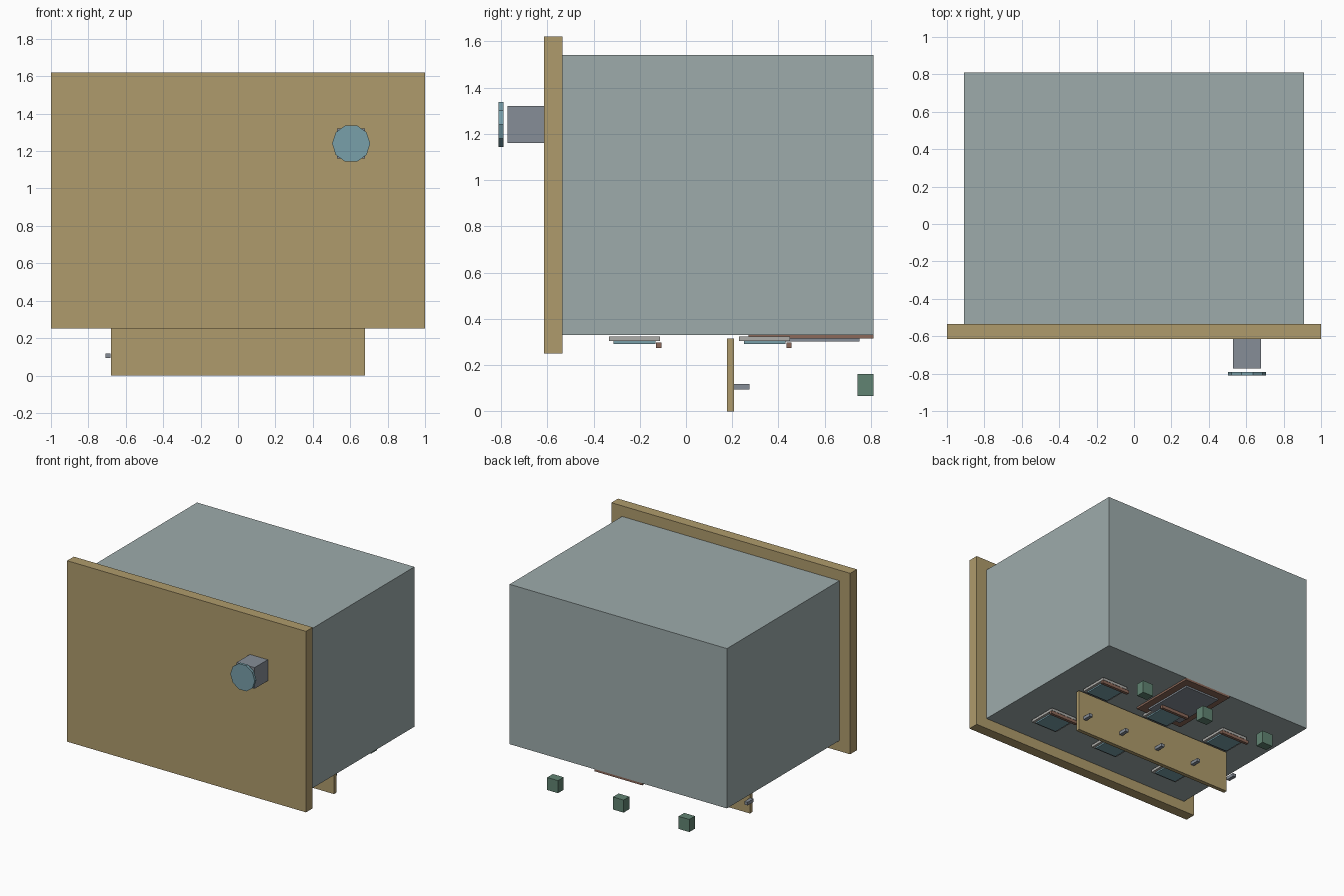
import bpy, math

if "Cube" in bpy.data.objects:
    bpy.data.objects.remove(bpy.data.objects["Cube"])


def material(name, rgb):
    m = bpy.data.materials.new(name)
    m.diffuse_color = (*rgb, 1)
    m.use_nodes = True
    m.node_tree.nodes["Principled BSDF"].inputs["Base Color"].default_value = m.diffuse_color
    return m


TAN = material("tan", (0.43, 0.33, 0.15))
PALE = material("pale_grey_green", (0.34, 0.41, 0.41))
TEAL = material("teal", (0.19, 0.35, 0.40))
STEEL = material("steel", (0.24, 0.27, 0.31))
GREEN = material("green", (0.12, 0.23, 0.17))
BROWN = material("brown", (0.26, 0.14, 0.10))
LIGHT = material("light_grey", (0.42, 0.42, 0.40))


def box(name, x, y, z, mat):
    """Box from (min, max) ranges on each axis."""
    bpy.ops.mesh.primitive_cube_add(size=1, location=[sum(r) / 2 for r in (x, y, z)])
    o = bpy.context.object
    o.name = name
    o.scale = [r[1] - r[0] for r in (x, y, z)]
    bpy.ops.object.transform_apply(location=False, rotation=False, scale=True)
    o.data.materials.append(mat)
    return o


def span(centre, width):
    return (centre - width / 2, centre + width / 2)


# Main body and wide front board
box("body", (-0.91, 0.91), (-0.535, 0.81), (0.33, 1.54), PALE)
box("front_board", (-1, 1), (-0.615, -0.535), (0.25, 1.62), TAN)

# Square neck and ten-sided disc in front of the board
box("lamp_neck", (0.53, 0.68), (-0.772, -0.61), (1.16, 1.32), STEEL)
bpy.ops.mesh.primitive_cylinder_add(vertices=10, radius=0.102, depth=0.02,
                                    location=(0.605, -0.8, 1.24))
disc = bpy.context.object
disc.name = "lamp_disc"
# turned so that corners point left and right
disc.rotation_euler = (math.pi / 2, math.radians(18), 0)
disc.data.materials.append(TEAL)

# Low board under the body, with a row of pegs behind it
box("low_board", (-0.68, 0.68), (0.177, 0.207), (0, 0.315), TAN)
for i in range(5):
    box(f"peg_{i}", span(-0.695 + 0.33 * i, 0.027), (0.205, 0.275), (0.094, 0.118), STEEL)

# Door lying against the underside
box("door_frame", (-0.2, 0.2), (0.27, 0.81), (0.315, 0.331), BROWN)
box("door_panel", (-0.145, 0.145), (0.33, 0.75), (0.302, 0.316), STEEL)

# Two rows of three windows, each with pane and sill
for r, y in enumerate((-0.223, 0.34)):
    for c, x in enumerate((-0.55, 0, 0.55)):
        n = f"{r}_{c}"
        box("window_frame_" + n, span(x, 0.22), span(y, 0.22), (0.303, 0.323), LIGHT)
        box("window_pane_" + n, span(x, 0.18), span(y, 0.18), (0.292, 0.304), TEAL)
        box("window_sill_" + n, span(x, 0.24), span(y + 0.105, 0.022), (0.273, 0.297), BROWN)

# Three small blocks at the rear
for i, x in enumerate((-0.55, 0, 0.55)):
    box(f"rear_block_{i}", span(x, 0.09), (0.742, 0.81), (0.067, 0.162), GREEN)
